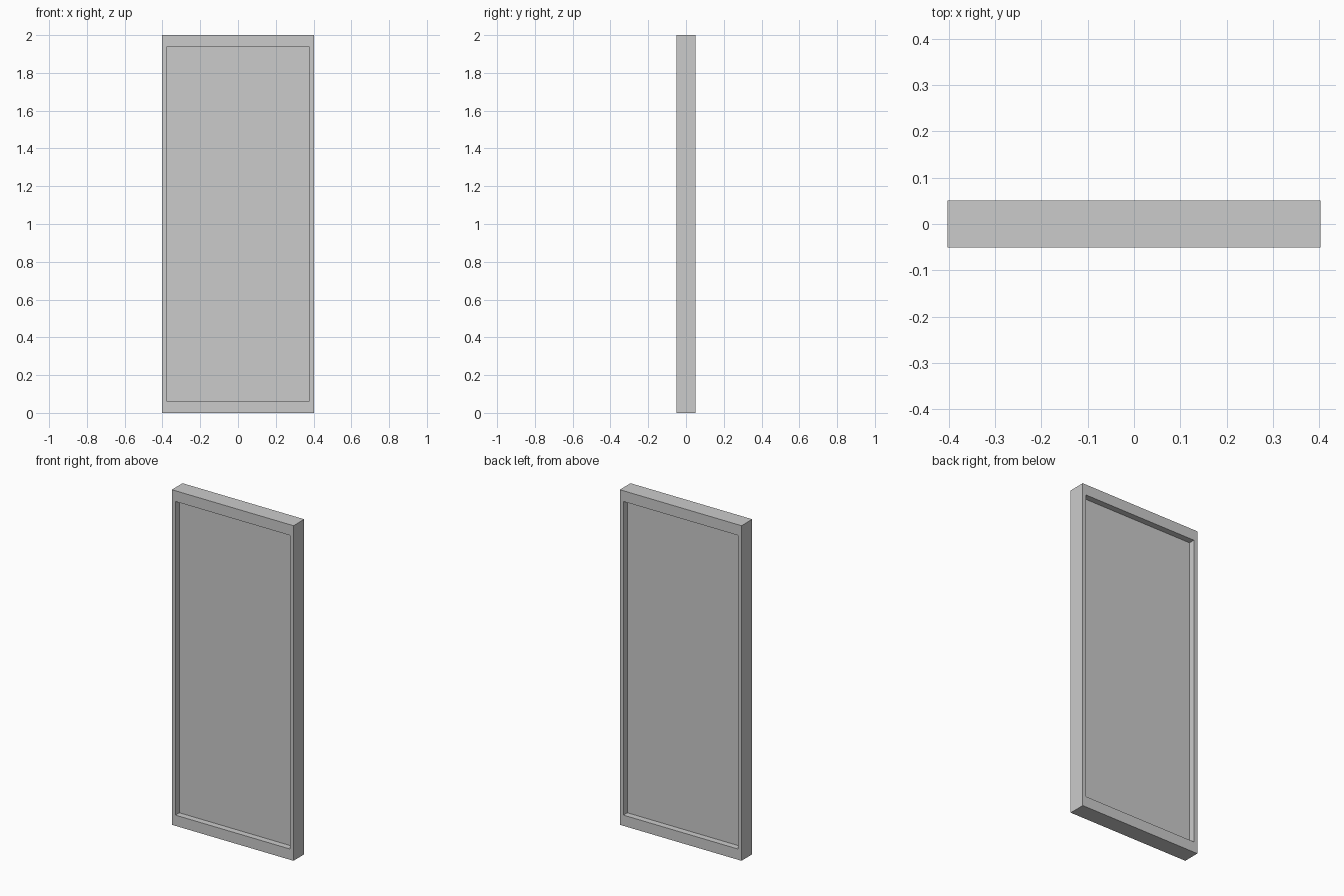
import bpy, bmesh
from math import copysign

if "Cube" in bpy.data.objects:
    bpy.data.objects.remove(bpy.data.objects["Cube"])

W, D, H = 0.804, 0.101, 2.0          # overall size
IN_X, IN_Z = 0.378, 0.936            # half size of the recess opening
DEPTH = 0.037                        # recess depth on each side

# Slab with front and back faces recessed to leave a frame and thin panel
bm = bmesh.new()
bmesh.ops.create_cube(bm, size=1)
bmesh.ops.scale(bm, vec=(W, D, H), verts=bm.verts)
bm.normal_update()
for face in [f for f in bm.faces if abs(f.normal.y) > 0.9]:
    side = copysign(1, face.normal.y)
    # Frame border: narrow stiles, taller rails
    bmesh.ops.inset_region(bm, faces=[face], thickness=0.02)
    for v in face.verts:
        v.co.x = copysign(IN_X, v.co.x)
        v.co.z = copysign(IN_Z, v.co.z)
    # Sunken panel
    bmesh.ops.inset_region(bm, faces=[face], thickness=0.0, depth=0.0)
    for v in face.verts:
        v.co.x = copysign(IN_X, v.co.x)
        v.co.z = copysign(IN_Z, v.co.z)
        v.co.y = side * (D / 2 - DEPTH)
bmesh.ops.translate(bm, vec=(0, 0, H / 2), verts=bm.verts)
bmesh.ops.recalc_face_normals(bm, faces=bm.faces)

mesh = bpy.data.meshes.new("framed_panel")
bm.to_mesh(mesh)
bm.free()
bpy.context.collection.objects.link(bpy.data.objects.new("framed_panel", mesh))
